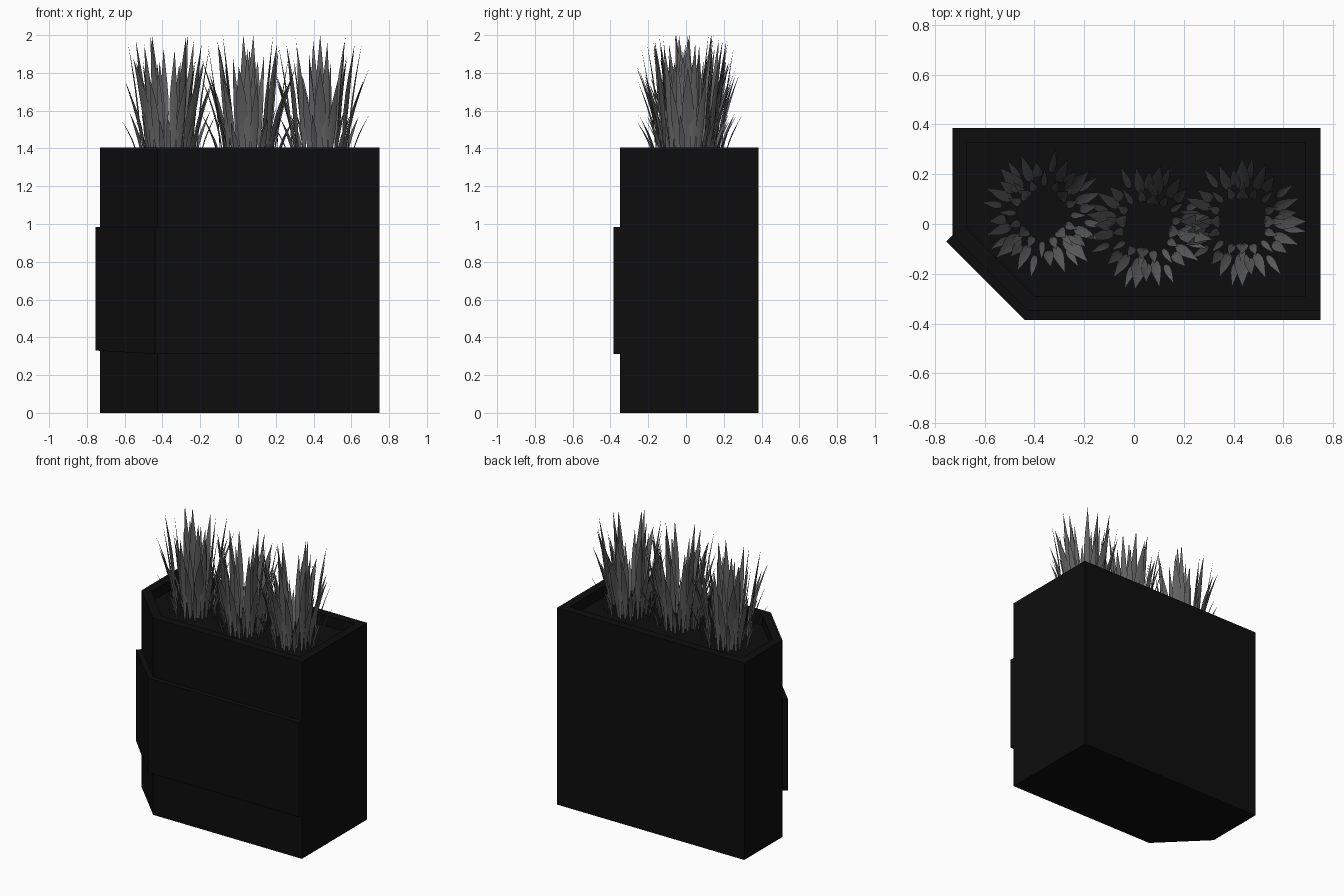
import bpy, bmesh, math, random
from mathutils import Vector

if "Cube" in bpy.data.objects:
    bpy.data.objects.remove(bpy.data.objects["Cube"])

random.seed(4)
TOP, SOIL = 1.405, 1.33


def material(name, rgb):
    m = bpy.data.materials.new(name)
    m.diffuse_color = (*rgb, 1)
    m.use_nodes = True
    m.node_tree.nodes["Principled BSDF"].inputs["Base Color"].default_value = m.diffuse_color
    return m


black = material("black", (0.004, 0.004, 0.004))
grey = material("leaf_grey", (0.12, 0.12, 0.12))


def finish(name, bm, mat):
    me = bpy.data.meshes.new(name)
    bm.to_mesh(me)
    bm.free()
    me.materials.append(mat)
    ob = bpy.data.objects.new(name, me)
    bpy.context.collection.objects.link(ob)
    return ob


def prism(bm, outline, z0, z1):
    """Extrude an outline upward and return its top face."""
    base = bm.faces.new([bm.verts.new((x, y, z0)) for x, y in outline])
    ext = bmesh.ops.extrude_face_region(bm, geom=[base])["geom"]
    for v in ext:
        if isinstance(v, bmesh.types.BMVert):
            v.co.z = z1
    bmesh.ops.recalc_face_normals(bm, faces=bm.faces)
    return next(f for f in ext if isinstance(f, bmesh.types.BMFace))


# Planter box with one cut corner and a recessed top
outline = [(-0.73, 0.385), (-0.73, -0.045), (-0.425, -0.35), (0.75, -0.35), (0.75, 0.385)]
bm = bmesh.new()
top = prism(bm, outline, 0, TOP)
bmesh.ops.inset_region(bm, faces=[top], thickness=0.06, use_even_offset=True)
inner = [(v.co.x, v.co.y) for v in top.verts]
floor = bmesh.ops.extrude_discrete_faces(bm, faces=[top])["faces"][0]
for v in floor.verts:
    v.co.z = SOIL
bm.faces.remove(floor)
finish("planter_box", bm, black)

# Soil surface
bm = bmesh.new()
soil = bm.faces.new([bm.verts.new((x, y, SOIL)) for x, y in inner])
soil.normal_update()
if soil.normal.z < 0:
    soil.normal_flip()
finish("soil", bm, black)

# Raised band wrapping the front and the cut corner
band = [(-0.73, -0.045), (-0.755, -0.07), (-0.44, -0.385), (0.75, -0.385), (0.75, -0.35), (-0.425, -0.35)]
bm = bmesh.new()
prism(bm, band, 0.312, 0.985)
for v in bm.verts:
    if v.co.z < 0.5 and v.co.x < -0.7:
        v.co.z = 0.33
finish("front_band", bm, black)


def leaf(bm, centre, ang, r0, r1, height, width, segs=7):
    """Pointed blade, folded along its midrib, bending outward."""
    out = Vector((math.cos(ang), math.sin(ang), 0))
    side = Vector((-out.y, out.x, 0))
    rows = []
    for i in range(segs):
        t = i / segs
        w = width * (0.3 + 0.7 * math.sin(math.pi * min(1, t / 1.2)) ** 1.2) * (1 - t ** 3)
        p = Vector((*centre, SOIL)) + out * (r0 + (r1 - r0) * t ** 1.5)
        p.z += height * t
        rows.append([bm.verts.new(p + side * s * w / 2 + out * (-0.12 * w * abs(s)))
                     for s in (-1, 0, 1)])
        rows[-1][1].co -= out * 0.0
    tip = bm.verts.new(Vector((*centre, SOIL + height)) + out * r1)
    for a, b in zip(rows, rows[1:]):
        for k in (0, 1):
            bm.faces.new((a[k], a[k + 1], b[k + 1], b[k]))
    for k in (0, 1):
        bm.faces.new((rows[-1][k], rows[-1][k + 1], tip))


# Three plants, each with rings: count, phase, base radius, tip radius, tip z, width
rings = [
    (4, 0.0, 0.13, 0.26, 1.88, 0.075),
    (4, 0.0, 0.09, 0.135, 2.0, 0.06),
    (8, 0.5, 0.14, 0.25, 1.80, 0.05),
    (8, 0.5, 0.10, 0.15, 1.90, 0.04),
    (8, 0.22, 0.15, 0.22, 1.98, 0.05),
    (8, 0.8, 0.17, 0.26, 1.60, 0.035),
    (8, 0.0, 0.11, 0.18, 1.62, 0.03),
]
plants = [("plant_left", (-0.365, 0.04), 0.75), ("plant_middle", (0.055, -0.01), -0.2),
          ("plant_right", (0.435, 0.01), 0.0)]
for name, centre, turn in plants:
    bm = bmesh.new()
    for n, phase, r0, r1, z, w in rings:
        for i in range(n):
            a = turn + (i + phase) * math.tau / n
            h = z - SOIL - (random.uniform(0, 0.06) if z < 2 else 0)
            leaf(bm, centre, a, r0, r1 * random.uniform(0.97, 1.03), h, w)
    for f in bm.faces:
        f.smooth = True
    finish(name, bm, grey)
